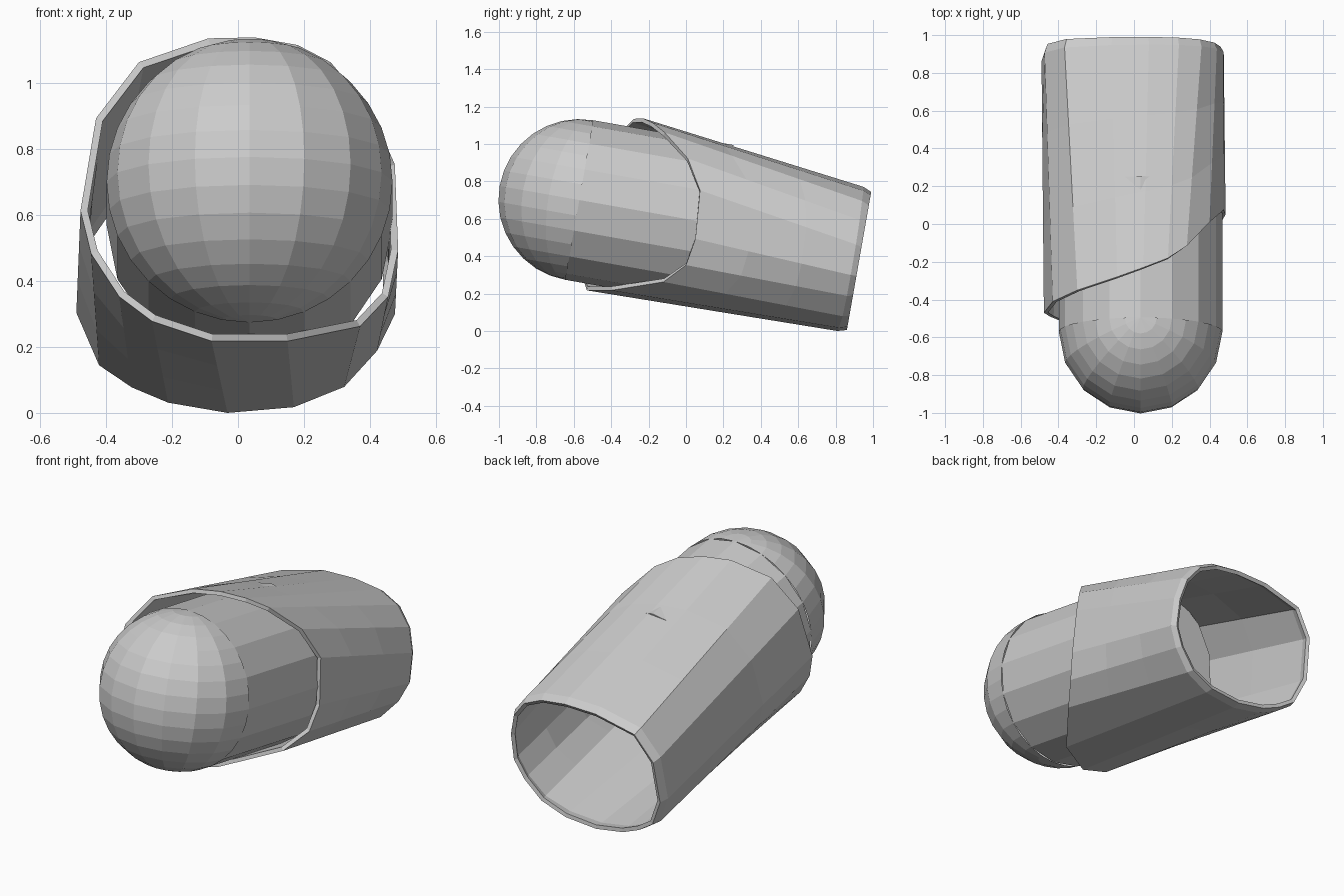
import bpy, bmesh
from math import radians, sin, cos, pi
from mathutils import Matrix, Vector

if "Cube" in bpy.data.objects:
    bpy.data.objects.remove(bpy.data.objects["Cube"])

TILT = Matrix.Rotation(radians(-10), 4, 'X')
PLACE = Matrix.Translation((0.035, -0.57, 0.70)) @ TILT


def make_object(name, bm):
    mesh = bpy.data.meshes.new(name)
    bm.to_mesh(mesh)
    bm.free()
    ob = bpy.data.objects.new(name, mesh)
    bpy.context.collection.objects.link(ob)
    return ob


# rounded nose: front half of a sphere whose poles point up
bm = bmesh.new()
bmesh.ops.create_uvsphere(bm, u_segments=16, v_segments=16, radius=0.433)
bmesh.ops.bisect_plane(bm, geom=bm.verts[:] + bm.edges[:] + bm.faces[:], dist=1e-4,
                       plane_co=(0, 0, 0), plane_no=(0, 1, 0), clear_outer=True)
bm.transform(PLACE)
make_object("inner_nose", bm)

# straight inner body with a flat back end
bm = bmesh.new()
LENGTH = 0.76
bmesh.ops.create_cone(bm, cap_ends=True, segments=16, radius1=0.433, radius2=0.433, depth=LENGTH)
front_cap = [f for f in bm.faces if f.normal.z > 0.9]
bmesh.ops.delete(bm, geom=front_cap, context='FACES_ONLY')
bm.transform(PLACE @ Matrix.Translation((0, LENGTH / 2, 0)) @ Matrix.Rotation(radians(90), 4, 'X'))
make_object("inner_body", bm)

# outer sleeve: slanted front edge and tilted back section, clockwise from the top
front = [(.05, -.23, 1.145), (.18, -.18, 1.122), (.28, -.115, 1.07), (.40, .01, .93),
         (.475, .075, .76), (.485, .05, .50), (.455, 0, .36), (.37, -.12, .27),
         (.15, -.40, .225), (-.08, -.53, .225), (-.26, -.55, .285), (-.36, -.525, .36),
         (-.445, -.49, .49), (-.477, -.47, .62), (-.43, -.41, .90), (-.30, -.35, 1.07),
         (-.09, -.28, 1.142)]
back = [(.08, .765), (.24, .745), (.36, .69), (.44, .59),
        (.475, .46), (.475, .30), (.42, .19), (.32, .08),
        (.17, .018), (-.03, 0), (-.21, .03), (-.32, .075),
        (-.42, .14), (-.49, .30), (-.475, .55), (-.37, .70),
        (-.12, .76)]


def back_point(x, z, scale=1.0):
    x, z = x * scale, 0.38 + (z - 0.38) * scale
    return Vector((x, 0.858 + 0.176 * z, z))


rings = []
for t in (0, 0.33, 0.66, 0.965):
    rings.append([Vector(f).lerp(back_point(*b), t) for f, b in zip(front, back)])
rings.append([back_point(x, z, 0.965) for x, z in back])

bm = bmesh.new()
loops = [[bm.verts.new(p) for p in ring] for ring in rings]
n = len(front)
for a, b in zip(loops, loops[1:]):
    for i in range(n):
        j = (i + 1) % n
        bm.faces.new((a[i], a[j], b[j], b[i]))
lowest = min(v.co.z for v in bm.verts)
bmesh.ops.translate(bm, verts=bm.verts[:], vec=(0, 0, -lowest))
sleeve = make_object("outer_sleeve", bm)
wall = sleeve.modifiers.new("wall", 'SOLIDIFY')
wall.thickness = 0.022
wall.offset = -1
